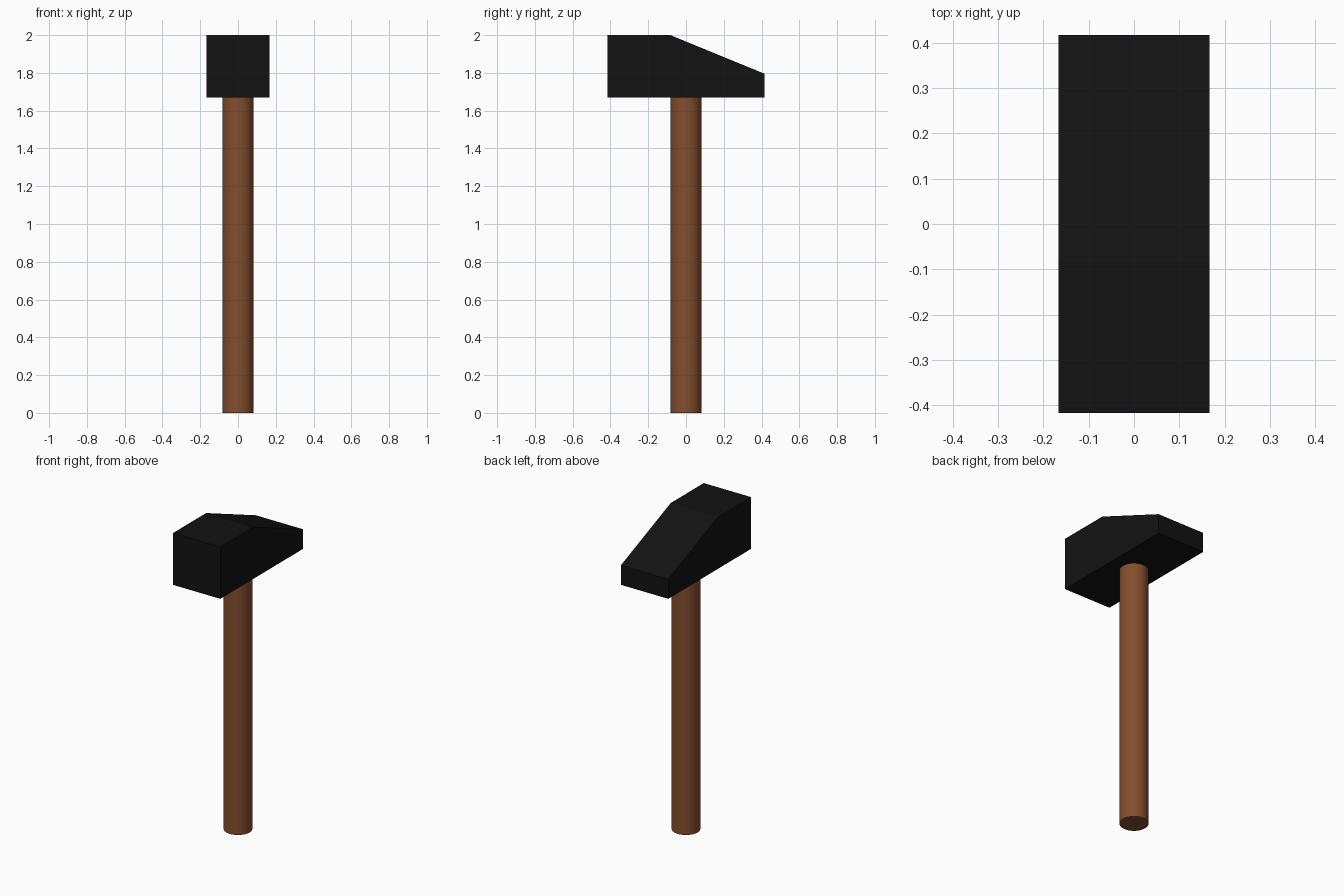
import bpy
import bmesh
from mathutils import Vector

if "Cube" in bpy.data.objects:
    bpy.data.objects.remove(bpy.data.objects["Cube"])


def colour(obj, name, rgb):
    mat = bpy.data.materials.new(name)
    mat.diffuse_color = (*rgb, 1)
    mat.use_nodes = True
    mat.node_tree.nodes["Principled BSDF"].inputs["Base Color"].default_value = mat.diffuse_color
    obj.data.materials.append(mat)


# Handle: round wooden shaft
HEAD_BOTTOM, TOP = 1.67, 2.0
bpy.ops.mesh.primitive_cylinder_add(vertices=32, radius=0.0833, depth=HEAD_BOTTOM,
                                    location=(0, 0, HEAD_BOTTOM / 2))
handle = bpy.context.object
handle.name = "handle"
bpy.ops.object.shade_smooth_by_angle()
colour(handle, "wood", (0.23, 0.075, 0.027))

# Head: side profile (y, z) with a sloped peen, extruded across x
HALF_WIDTH, HALF_LENGTH = 0.1667, 0.4167
profile = [(-HALF_LENGTH, HEAD_BOTTOM), (HALF_LENGTH, HEAD_BOTTOM),
           (HALF_LENGTH, 1.795), (-0.0833, TOP), (-HALF_LENGTH, TOP)]
bm = bmesh.new()
side = bm.faces.new([bm.verts.new((-HALF_WIDTH, y, z)) for y, z in profile])
extruded = bmesh.ops.extrude_face_region(bm, geom=[side], use_keep_orig=True)["geom"]
bmesh.ops.translate(bm, vec=Vector((2 * HALF_WIDTH, 0, 0)),
                    verts=[g for g in extruded if isinstance(g, bmesh.types.BMVert)])
bmesh.ops.recalc_face_normals(bm, faces=bm.faces)
mesh = bpy.data.meshes.new("head")
bm.to_mesh(mesh)
bm.free()
head = bpy.data.objects.new("head", mesh)
bpy.context.collection.objects.link(head)
colour(head, "black_iron", (0.006, 0.006, 0.006))
